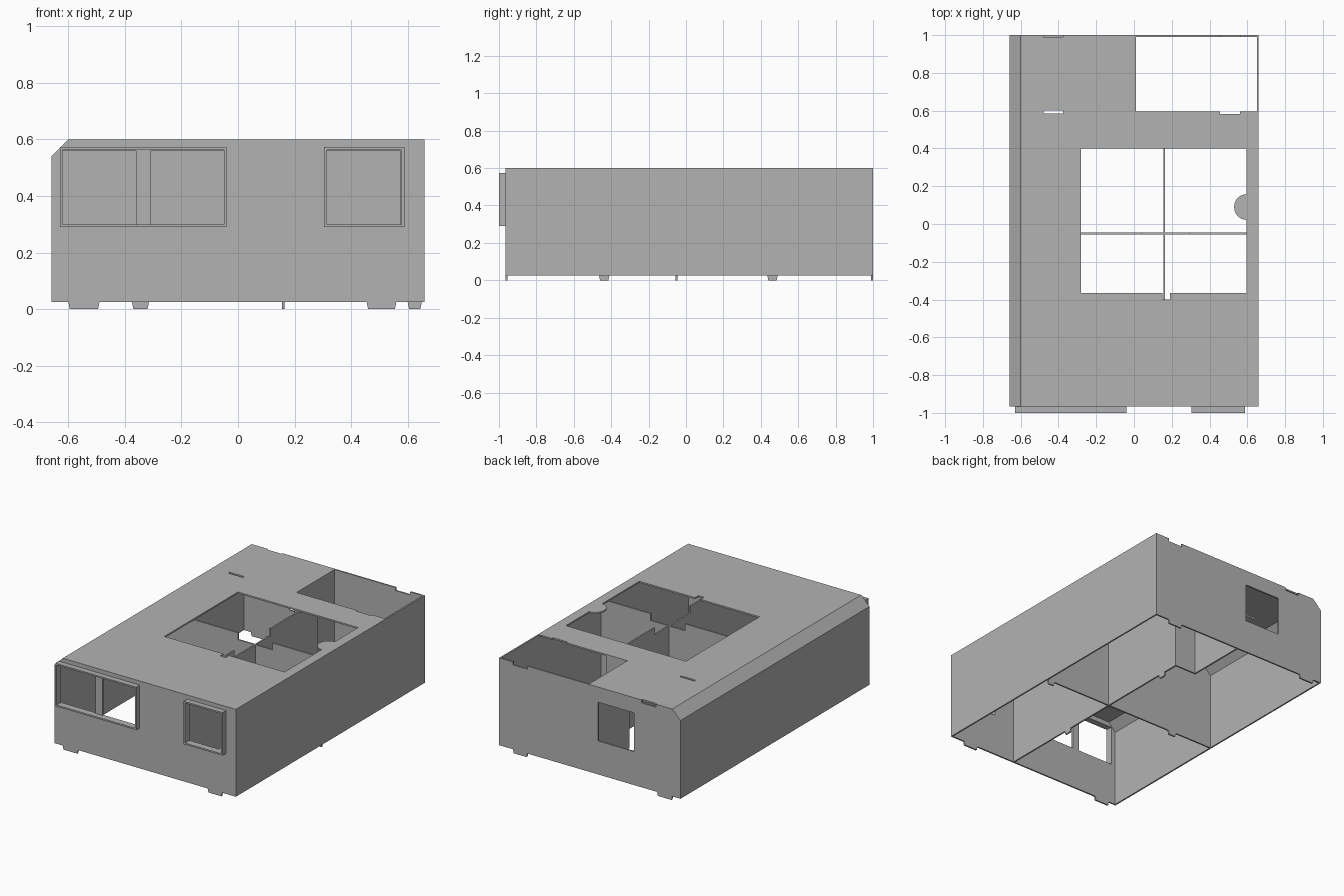
import bpy
import math
from mathutils import Matrix, Vector

cube = bpy.data.objects.get("Cube")
if cube:
    bpy.data.objects.remove(cube)

grey = bpy.data.materials.new("plain_grey")
grey.use_nodes = True
grey.diffuse_color = (0.45, 0.45, 0.45, 1)
grey.node_tree.nodes["Principled BSDF"].inputs["Base Color"].default_value = grey.diffuse_color

T = 0.01                       # wall thickness
X, Y0, Y1 = 0.66, -0.965, 1.0  # footprint
BASE, TOP = 0.025, 0.6
AXES = {
    "top": ((1, 0, 0), (0, 1, 0), (0, 0, 1)),
    "front": ((1, 0, 0), (0, 0, 1), (0, -1, 0)),
    "side": ((0, 1, 0), (0, 0, 1), (1, 0, 0)),
}


def rect(u0, u1, v0, v1):
    return [(u0, v0), (u1, v0), (u1, v1), (u0, v1)]


def panel(name, plane, offset, loops, depth=T):
    """Flat sheet cut from an outline and holes; offset is its middle along the plane's axis."""
    curve = bpy.data.curves.new(name, "CURVE")
    curve.dimensions = "2D"
    curve.fill_mode = "BOTH"
    curve.extrude = depth / 2
    for loop in loops:
        spline = curve.splines.new("POLY")
        spline.points.add(len(loop) - 1)
        for point, (u, v) in zip(spline.points, loop):
            point.co = (u, v, 0, 1)
        spline.use_cyclic_u = True
    temp = bpy.data.objects.new(name + "_outline", curve)
    bpy.context.collection.objects.link(temp)
    bpy.context.view_layer.update()
    graph = bpy.context.evaluated_depsgraph_get()
    mesh = bpy.data.meshes.new_from_object(temp.evaluated_get(graph))
    bpy.data.objects.remove(temp)
    u, v, w = (Vector(a) for a in AXES[plane])
    turn = Matrix((u, v, w)).transposed().to_4x4()
    shift = Vector([abs(c) * offset for c in w])
    mesh.transform(Matrix.Translation(shift) @ turn)
    mesh.materials.clear()
    mesh.materials.append(grey)
    for poly in mesh.polygons:
        poly.material_index = 0
        poly.use_smooth = False
    mesh.name = name
    obj = bpy.data.objects.new(name, mesh)
    bpy.context.collection.objects.link(obj)
    return obj


def feet(u0, u1, tabs):
    """Bottom edge from u0 to u1 with tapered tabs reaching the ground."""
    pts = [(u0, BASE)]
    for a, b in tabs:
        pts += [(a, BASE), (a + 0.005, 0), (b - 0.005, 0), (b, BASE)]
    return pts + [(u1, BASE)]


# Outer walls
end_tabs = [(-0.6, -0.49), (0.455, 0.56)]
slope = [(-0.6, TOP), (-X, 0.54)]
windows = [rect(-0.62, -0.36, 0.3, 0.56), rect(-0.31, -0.045, 0.3, 0.56),
           rect(0.315, 0.575, 0.3, 0.56)]
panel("front_wall", "front", Y0 + T / 2,
      [feet(-X, X, end_tabs) + [(X, TOP)] + slope] + windows)

notched_top = [(X, TOP)]
for a, b in [(0.56, 0.455), (-0.375, -0.48)]:
    notched_top += [(a, TOP), (a, TOP - 0.02), (b, TOP - 0.02), (b, TOP)]
panel("back_wall", "front", Y1 - T / 2,
      [feet(-X, X, end_tabs) + notched_top + slope, rect(-0.32, -0.06, 0.245, 0.5)])

panel("left_wall", "side", X - T / 2, [rect(Y0 + T, Y1 - T, BASE, TOP)])
panel("right_wall", "side", -X + T / 2, [rect(Y0 + T, Y1 - T, BASE, 0.54)])

# Sloped roof edge
slant = panel("roof_chamfer", "front", (Y0 + Y1) / 2,
              [[(-X, 0.54), (-X + T, 0.535), (-0.6, TOP - T), (-0.6, TOP)]], Y1 - Y0 - 2 * T)

# Roof with an open corner at the back, a central opening and slots
arc = [(0.595 + 0.065 * math.cos(a), 0.09 + 0.068 * math.sin(a))
       for a in [math.radians(270 - 15 * i) for i in range(13)]]
opening = [(-0.28, -0.365), (0.15, -0.365), (0.15, -0.4), (0.19, -0.4), (0.19, -0.365),
           (0.595, -0.365)] + arc + [(0.595, 0.4), (-0.28, 0.4)]
back, side = Y1 - T, X - T
roof = [(-0.6, Y0 + T), (side, Y0 + T), (side, 0.595), (0.56, 0.595), (0.56, 0.583),
        (0.455, 0.583), (0.455, 0.595), (0.01, 0.595), (0.01, back), (-0.6, back)]
panel("roof", "top", TOP - T / 2, [roof, opening, rect(-0.48, -0.375, 0.585, 0.6)])

# Inner partitions, lowered where they cross
LOW, HIGH = 0.545, TOP - T


def lowered(a, b):
    return [(b, HIGH), (b, LOW), (a, LOW), (a, HIGH)]


panel("cross_partition", "front", -0.05,
      [feet(-X + T, X - T, [(-0.375, -0.315), (0.6, X - T)])
       + [(X - T, HIGH)] + lowered(0.04, 0.29) + [(-0.6, HIGH), (-X + T, 0.535)]])
panel("long_partition", "side", 0.16,
      [feet(Y0 + T, 0.595, [(-0.465, -0.41), (0.435, 0.49)])
       + [(0.595, HIGH)] + lowered(-0.27, 0.1) + [(Y0 + T, HIGH)]])
panel("terrace_short_wall", "front", 0.59, [rect(0, 0.165, BASE, HIGH)])
panel("terrace_long_wall", "side", 0.005, [rect(0.595, back, BASE, TOP)])

# Projecting window frames
for name, a, b in [("wide_window_frame", -0.63, -0.04), ("narrow_window_frame", 0.305, 0.588)]:
    panel(name, "front", (Y0 - 1) / 2,
          [rect(a, b, 0.29, 0.573), rect(a + 0.01, b - 0.01, 0.3, 0.563)], 0.035)
